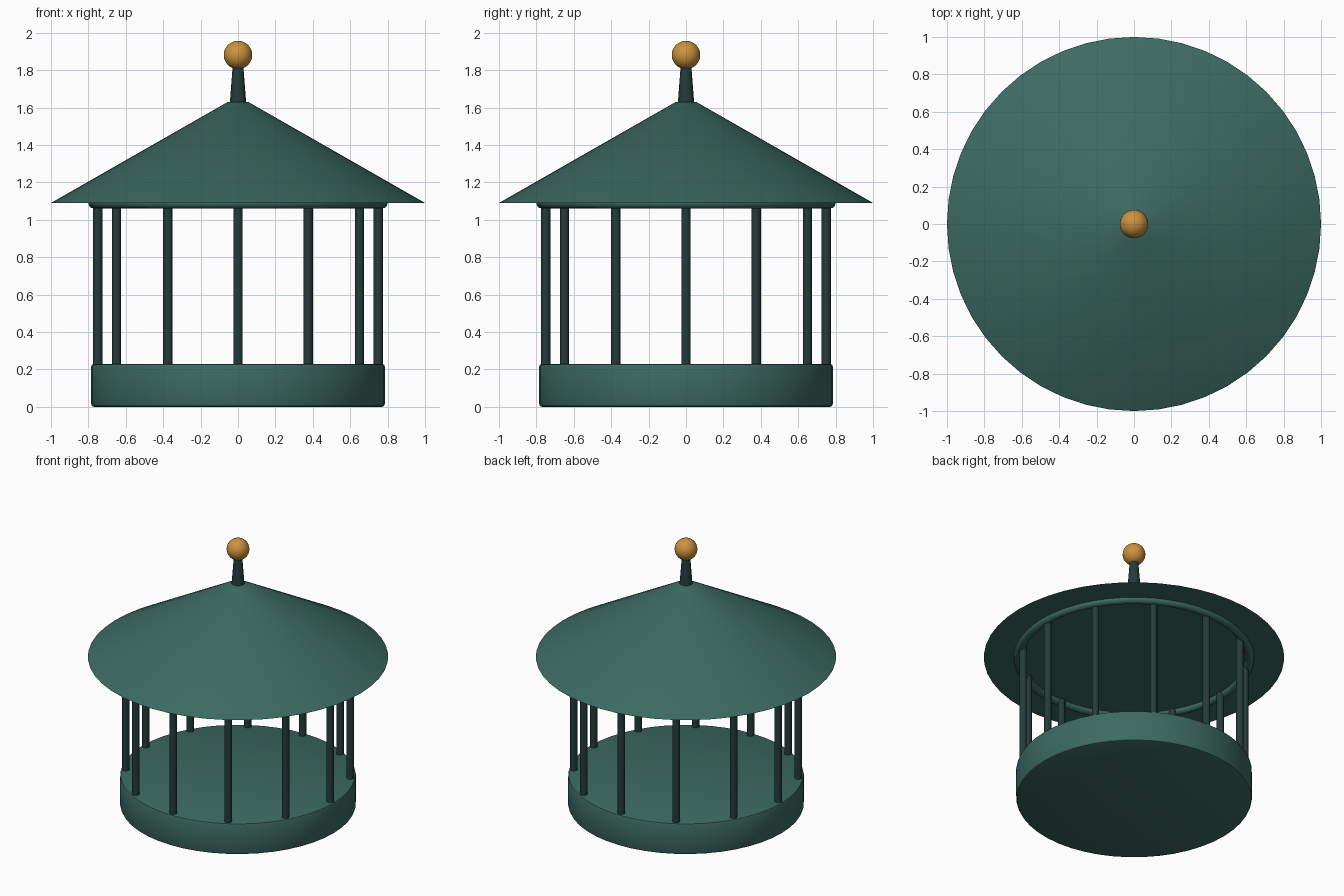
import bpy, math

if "Cube" in bpy.data.objects:
    bpy.data.objects.remove(bpy.data.objects["Cube"])


def material(name, rgb):
    m = bpy.data.materials.new(name)
    m.diffuse_color = (*rgb, 1)
    m.use_nodes = True
    m.node_tree.nodes["Principled BSDF"].inputs["Base Color"].default_value = m.diffuse_color
    return m


GREEN = material("green", (0.045, 0.145, 0.12))
DARK = material("dark green", (0.018, 0.045, 0.042))
GOLD = material("gold", (0.60, 0.29, 0.05))


def finish(name, mat, bevel=0):
    o = bpy.context.object
    o.name = name
    o.data.materials.append(mat)
    if bevel:
        b = o.modifiers.new("bevel", "BEVEL")
        b.width, b.segments, b.limit_method = bevel, 2, "ANGLE"
        bpy.ops.object.modifier_apply(modifier="bevel")
    bpy.ops.object.shade_smooth_by_angle(angle=math.radians(35))
    return o


def cone(name, r1, r2, z0, z1, sides, mat, x=0, y=0, bevel=0):
    bpy.ops.mesh.primitive_cone_add(vertices=sides, radius1=r1, radius2=r2,
                                    depth=z1 - z0, location=(x, y, (z0 + z1) / 2))
    return finish(name, mat, bevel)


# round base
cone("base", 0.785, 0.785, 0, 0.23, 48, GREEN, bevel=0.015)

# twelve posts in a circle
for i in range(12):
    a = i * math.tau / 12
    cone(f"post_{i + 1}", 0.025, 0.025, 0.22, 1.10, 12, DARK,
         0.75 * math.cos(a), 0.75 * math.sin(a))

# ring under the eaves
bpy.ops.mesh.primitive_torus_add(major_radius=0.77, minor_radius=0.03,
                                 major_segments=48, minor_segments=12,
                                 location=(0, 0, 1.09))
finish("eaves_ring", GREEN)

# conical roof
cone("roof", 1.0, 0.055, 1.09, 1.63, 48, GREEN)

# finial stem and ball
cone("finial_stem", 0.044, 0.028, 1.62, 1.83, 16, DARK)
bpy.ops.mesh.primitive_uv_sphere_add(segments=24, ring_count=16, radius=0.076,
                                     location=(0, 0, 1.881))
finish("finial_ball", GOLD)
